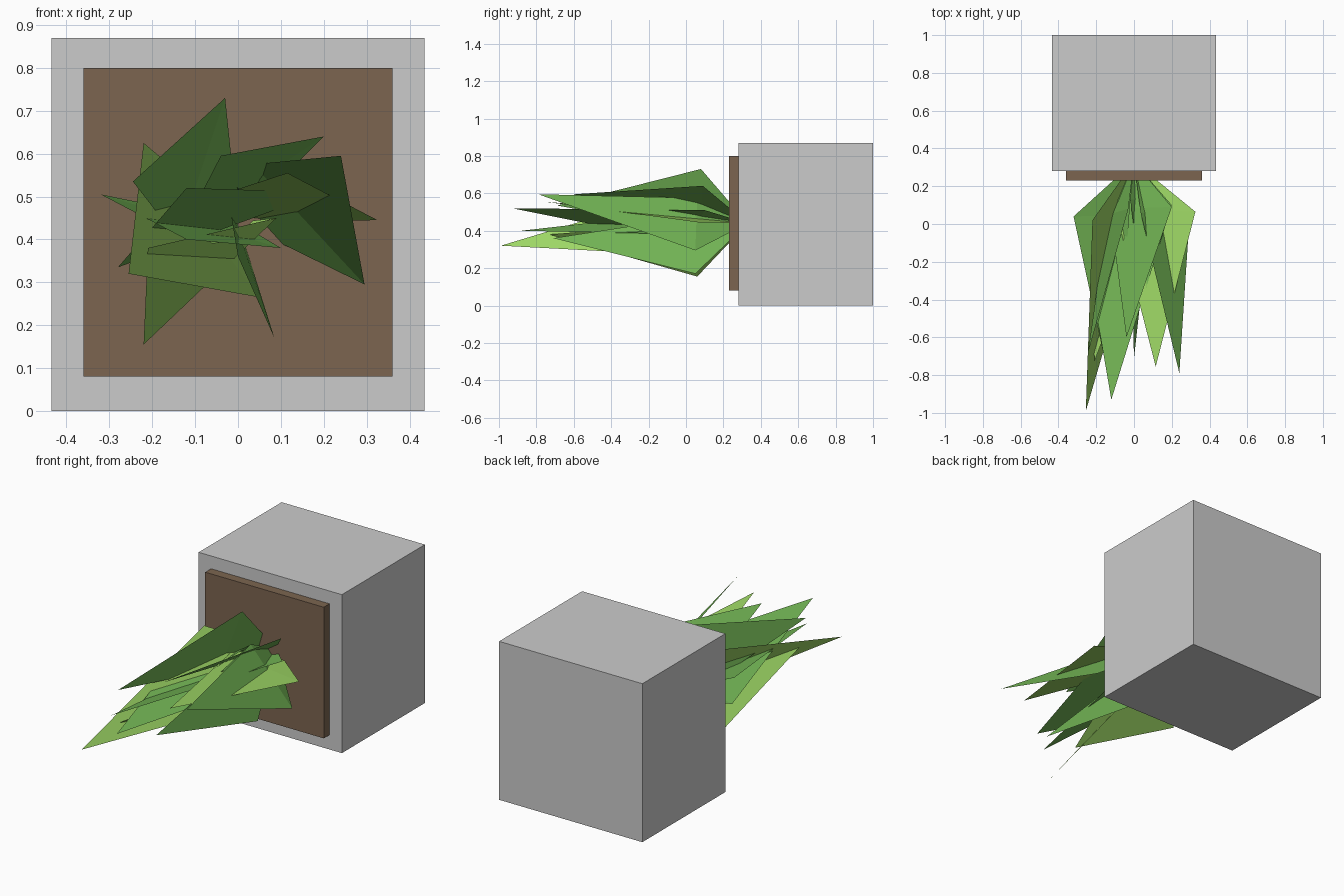
import bpy


def material(name, rgb):
    m = bpy.data.materials.new(name)
    m.diffuse_color = (*rgb, 1)
    return m


def box(name, lo, hi, mat=None):
    size = [h - l for l, h in zip(lo, hi)]
    mid = [(h + l) / 2 for l, h in zip(lo, hi)]
    bpy.ops.mesh.primitive_cube_add(size=1, location=mid)
    ob = bpy.context.object
    ob.name = name
    ob.scale = size
    if mat:
        ob.data.materials.append(mat)
    return ob


green = material("leaf_green", (0.17, 0.46, 0.09))
light = material("leaf_light_green", (0.34, 0.68, 0.13))
brown = material("soil_brown", (0.20, 0.13, 0.08))

# planter lying on its side, with the soil slab facing the front
box("planter_box", (-0.435, 0.28, 0), (0.435, 1.0, 0.87))
box("soil", (-0.36, 0.23, 0.08), (0.36, 0.29, 0.80), brown)

# leaves: folded diamonds fanning out of one root (tip, left, right)
ROOT = (0, 0.33, 0.44)
leaves = [
    ((0.24, -0.79, 0.595), (0.035, 0.06, 0.575), (0.295, 0.05, 0.295), green),
    ((-0.245, -0.69, 0.535), (-0.14, 0.05, 0.40), (-0.03, 0.08, 0.73), green),
    ((-0.255, -0.99, 0.32), (-0.22, 0.02, 0.625), (0.05, 0.05, 0.265), light),
    ((-0.12, -0.93, 0.52), (-0.28, 0.0, 0.335), (0.20, 0.10, 0.51), green),
    ((-0.04, -0.60, 0.595), (-0.13, 0.08, 0.42), (0.20, 0.09, 0.64), green),
    ((0.115, -0.755, 0.555), (-0.10, 0.08, 0.485), (0.325, 0.065, 0.445), light),
    ((-0.12, -0.88, 0.40), (-0.32, 0.04, 0.505), (0.10, 0.05, 0.38), green),
    ((0.0, -0.71, 0.36), (-0.02, 0.06, 0.48), (0.085, 0.05, 0.17), green),
    ((-0.21, -0.73, 0.38), (-0.22, 0.06, 0.155), (0.09, 0.08, 0.45), light),
    # short inner leaves
    ((0.02, -0.18, 0.51), (-0.02, 0.13, 0.53), (0.04, 0.13, 0.46), green),
    ((-0.04, -0.15, 0.50), (-0.09, 0.12, 0.48), (-0.02, 0.12, 0.53), green),
    ((-0.06, -0.33, 0.39), (-0.11, 0.08, 0.43), (0.01, 0.08, 0.40), light),
]
for i, (tip, left, right, mat) in enumerate(leaves, 1):
    me = bpy.data.meshes.new(f"leaf_{i}")
    me.from_pydata([ROOT, left, right, tip], [], [(0, 2, 1), (1, 2, 3)])
    me.materials.append(mat)
    bpy.context.collection.objects.link(bpy.data.objects.new(f"leaf_{i}", me))
